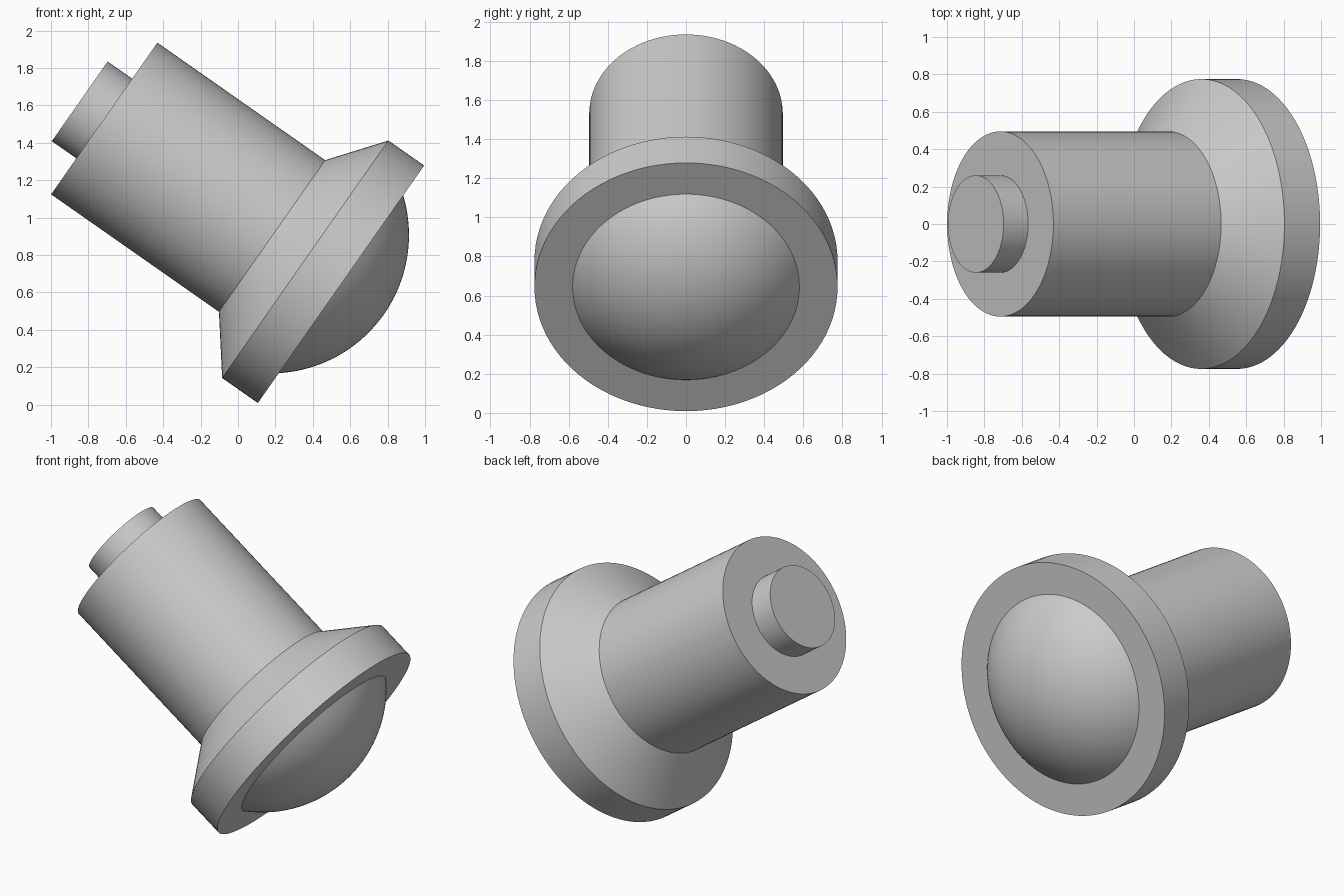
import bpy
import bmesh
from math import asin, cos, pi, radians, sin, sqrt
from mathutils import Matrix

cube = bpy.data.objects.get("Cube")
if cube:
    bpy.data.objects.remove(cube, do_unlink=True)

grey = bpy.data.materials.new("plain_grey")
grey.use_nodes = True
colour = (0.6, 0.6, 0.6, 1)
grey.diffuse_color = colour
grey.node_tree.nodes["Principled BSDF"].inputs["Base Color"].default_value = colour

# Shared tilted axis: origin at the back of the body, pointing down to +x
AXIS = Matrix.Translation((-0.715, 0, 1.53)) @ Matrix.Rotation(radians(125), 4, "Y")


def lathe(name, profile, steps=96):
    """Spin (radius, distance along axis) points around the tilted axis."""
    bm = bmesh.new()
    verts = [bm.verts.new((r, 0, t)) for r, t in profile]
    edges = [bm.edges.new(pair) for pair in zip(verts, verts[1:])]
    bmesh.ops.spin(bm, geom=verts + edges, cent=(0, 0, 0), axis=(0, 0, 1),
                   angle=2 * pi, steps=steps, use_duplicate=False)
    bmesh.ops.remove_doubles(bm, verts=bm.verts, dist=0.0001)
    bmesh.ops.transform(bm, matrix=AXIS, verts=bm.verts)
    bmesh.ops.recalc_face_normals(bm, faces=bm.faces)
    mesh = bpy.data.meshes.new(name)
    bm.to_mesh(mesh)
    bm.free()
    mesh.materials.append(grey)
    obj = bpy.data.objects.new(name, mesh)
    bpy.context.collection.objects.link(obj)
    bpy.ops.object.select_all(action="DESELECT")
    obj.select_set(True)
    bpy.context.view_layer.objects.active = obj
    bpy.ops.object.shade_smooth_by_angle(angle=radians(20))
    return obj


# Sizes along the axis
body_r, button_r, rim_r, dome_r = 0.495, 0.26, 0.775, 0.58
body_end, rim_start, rim_end = 1.095, 1.312, 1.545

# Small end button, main cylinder and flared collar
lathe("end_button", [(0, -0.16), (button_r, -0.16), (button_r, 0), (0, 0)])
lathe("body", [(0, 0), (body_r, 0), (body_r, body_end), (0, body_end)])
lathe("flared_collar", [(0, body_end), (body_r, body_end), (rim_r, rim_start),
                        (rim_r, rim_end), (0, rim_end)])

# Shallow spherical dome on the front of the collar
ball_r = 0.74
centre = rim_end - sqrt(ball_r ** 2 - dome_r ** 2)
edge_angle = asin(dome_r / ball_r)
rings = 20
arc = [edge_angle * (1 - i / rings) for i in range(rings + 1)]
lathe("dome", [(0, rim_end)] + [(ball_r * sin(a), centre + ball_r * cos(a)) for a in arc])
